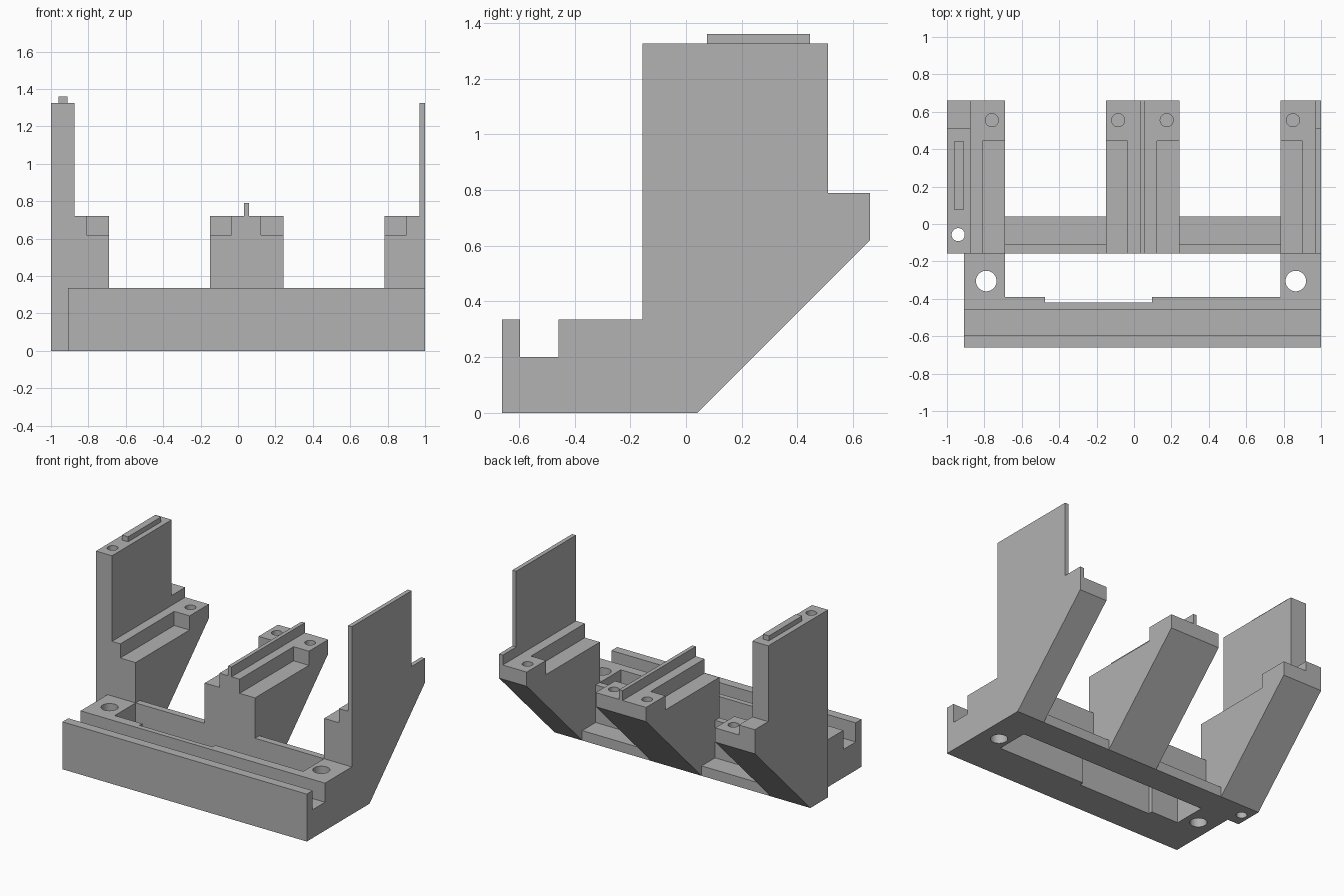
import bpy
import bmesh

if "Cube" in bpy.data.objects:
    bpy.data.objects.remove(bpy.data.objects["Cube"])

grey = bpy.data.materials.new("plain grey")
grey.use_nodes = True
grey.diffuse_color = (0.445, 0.445, 0.445, 1)
grey.node_tree.nodes["Principled BSDF"].inputs["Base Color"].default_value = grey.diffuse_color

# Shared levels
FRONT, BACK, REAR = -0.66, 0.66, 0.04      # tray front, arm tips, tray rear
ARM_Y, WALL_Y = -0.157, 0.51               # arm front, tall wall rear
DECK, SEAT, POCKET, RIB, WALL = 0.335, 0.72, 0.62, 0.79, 1.325


def make_object(name, bm):
    bmesh.ops.recalc_face_normals(bm, faces=bm.faces)
    mesh = bpy.data.meshes.new(name)
    bm.to_mesh(mesh)
    bm.free()
    mesh.materials.append(grey)
    obj = bpy.data.objects.new(name, mesh)
    bpy.context.collection.objects.link(obj)
    return obj


def extrude_x(name, x0, x1, profile):
    """Extrude a side outline of (y, z) points from x0 to x1."""
    bm = bmesh.new()
    face = bm.faces.new([bm.verts.new((x0, y, z)) for y, z in profile])
    moved = bmesh.ops.extrude_face_region(bm, geom=[face])["geom"]
    verts = [v for v in moved if isinstance(v, bmesh.types.BMVert)]
    bmesh.ops.translate(bm, verts=verts, vec=(x1 - x0, 0, 0))
    return make_object(name, bm)


def box(name, x0, x1, y0, y1, z0, z1):
    return extrude_x(name, x0, x1, [(y0, z0), (y1, z0), (y1, z1), (y0, z1)])


def drill(x, y, radius, z0, z1):
    bm = bmesh.new()
    bmesh.ops.create_cone(bm, cap_ends=True, segments=40, radius1=radius,
                          radius2=radius, depth=z1 - z0)
    bmesh.ops.translate(bm, verts=bm.verts, vec=(x, y, (z0 + z1) / 2))
    return make_object("drill", bm)


def carve(obj, cutters):
    """Subtract the cutters, keep the result and delete the cutters."""
    for cutter in cutters:
        cutter.hide_render = True
        mod = obj.modifiers.new("cut", 'BOOLEAN')
        mod.operation, mod.solver, mod.object = 'DIFFERENCE', 'EXACT', cutter
    bpy.context.view_layer.update()
    graph = bpy.context.evaluated_depsgraph_get()
    mesh = bpy.data.meshes.new_from_object(obj.evaluated_get(graph))
    obj.modifiers.clear()
    obj.data = mesh
    for cutter in cutters:
        bpy.data.objects.remove(cutter)


def arm(name, x0, x1, top):
    """Bracket arm with a sloping underside; top lists its upper outline."""
    return extrude_x(name, x0, x1, [(ARM_Y, 0), (REAR, 0), (BACK, POCKET)] + top)


def above_seat(x0, x1):
    return box("cutter", x0, x1, -1, 1, SEAT, 2)


def pocket(x0, x1):
    return box("cutter", x0, x1, -1, 0.445, POCKET, SEAT + 0.05)


def screw_hole(x):
    return drill(x, 0.555, 0.035, POCKET, SEAT + 0.05)


# Front tray with a long groove, a window and two mounting holes
tray = extrude_x("front_tray", -0.91, 1, [
    (FRONT, 0), (ARM_Y, 0), (ARM_Y, DECK), (-0.457, DECK), (-0.457, 0.2),
    (-0.595, 0.2), (-0.595, DECK), (FRONT, DECK)])
carve(tray, [box("cutter", -0.69, 0.783, -0.39, 0, -1, 1),
             box("cutter", -0.475, 0.095, -0.42, -0.3, -1, 1),
             drill(-0.79, -0.305, 0.055, -0.1, 0.5),
             drill(0.865, -0.305, 0.055, -0.1, 0.5)])

# Low crossbars joining the arms, each with an upright front lip
for name, x0, x1 in (("right_crossbar", -0.69, -0.15), ("left_crossbar", 0.243, 0.783)):
    extrude_x(name, x0, x1, [(ARM_Y, 0), (REAR, 0), (REAR, 0.07),
                             (-0.11, 0.07), (-0.11, DECK), (ARM_Y, DECK)])

# Outer arms rise into tall side walls
wall_top = [(BACK, RIB), (WALL_Y, RIB), (WALL_Y, WALL), (ARM_Y, WALL)]
right_arm = arm("right_arm", -1, -0.69, wall_top)
carve(right_arm, [above_seat(-0.875, -0.5), pocket(-0.81, -0.5), screw_hole(-0.76),
                  drill(-0.94, -0.057, 0.035, -0.1, 1.5)])
left_arm = arm("left_arm", 0.783, 1, wall_top)
carve(left_arm, [above_seat(0.5, 0.97), pocket(0.5, 0.9), screw_hole(0.85)])

# Middle arm with a thin rib between two pockets
middle_arm = arm("middle_arm", -0.15, 0.243, [(BACK, RIB), (ARM_Y, RIB)])
carve(middle_arm, [above_seat(-0.5, 0.033), above_seat(0.06, 0.5),
                   pocket(-0.5, -0.035), pocket(0.123, 0.5),
                   screw_hole(-0.085), screw_hole(0.175)])

# Locating key on the thick wall
box("wall_key", -0.96, -0.912, 0.075, 0.445, WALL, 1.36)
